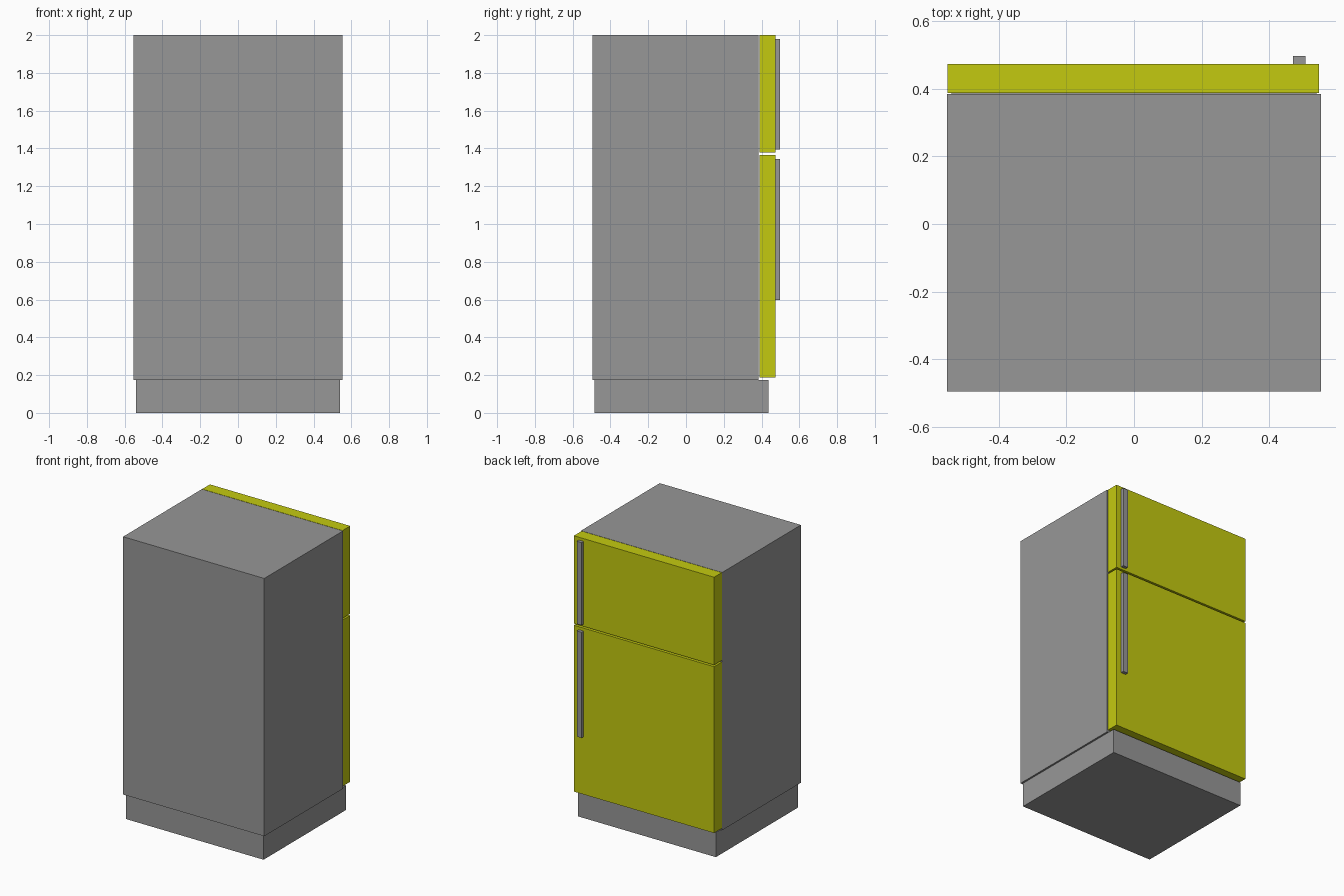
import bpy

cube = bpy.data.objects.get("Cube")
if cube:
    bpy.data.objects.remove(cube, do_unlink=True)


def material(name, colour):
    mat = bpy.data.materials.new(name)
    mat.use_nodes = True
    mat.diffuse_color = (*colour, 1)
    mat.node_tree.nodes["Principled BSDF"].inputs["Base Color"].default_value = (*colour, 1)
    return mat


def box(name, x, y, z, mat):
    """Box spanning the given (low, high) range on each axis."""
    spans = (x, y, z)
    bpy.ops.mesh.primitive_cube_add(size=1, location=[(a + b) / 2 for a, b in spans])
    obj = bpy.context.object
    obj.name = name
    obj.scale = [b - a for a, b in spans]
    bpy.ops.object.transform_apply(location=False, rotation=False, scale=True)
    obj.data.materials.append(mat)
    return obj


grey = material("grey metal", (0.31, 0.31, 0.31))
yellow = material("yellow enamel", (0.55, 0.59, 0.005))

# Plinth and cabinet
box("plinth", (-0.54, 0.54), (-0.485, 0.437), (0, 0.174), grey)
box("cabinet", (-0.553, 0.553), (-0.496, 0.385), (0.174, 2), grey)

# Doors and their handles, on the back side
door_x, door_y = (-0.552, 0.547), (0.388, 0.474)
handle_x, handle_y = (0.47, 0.508), (0.474, 0.497)
for name, door_z, handle_z in (
    ("fridge", (0.188, 1.366), (0.597, 1.345)),
    ("freezer", (1.378, 2), (1.395, 1.98)),
):
    box(name + "_door", door_x, door_y, door_z, yellow)
    box(name + "_handle", handle_x, handle_y, handle_z, grey)
